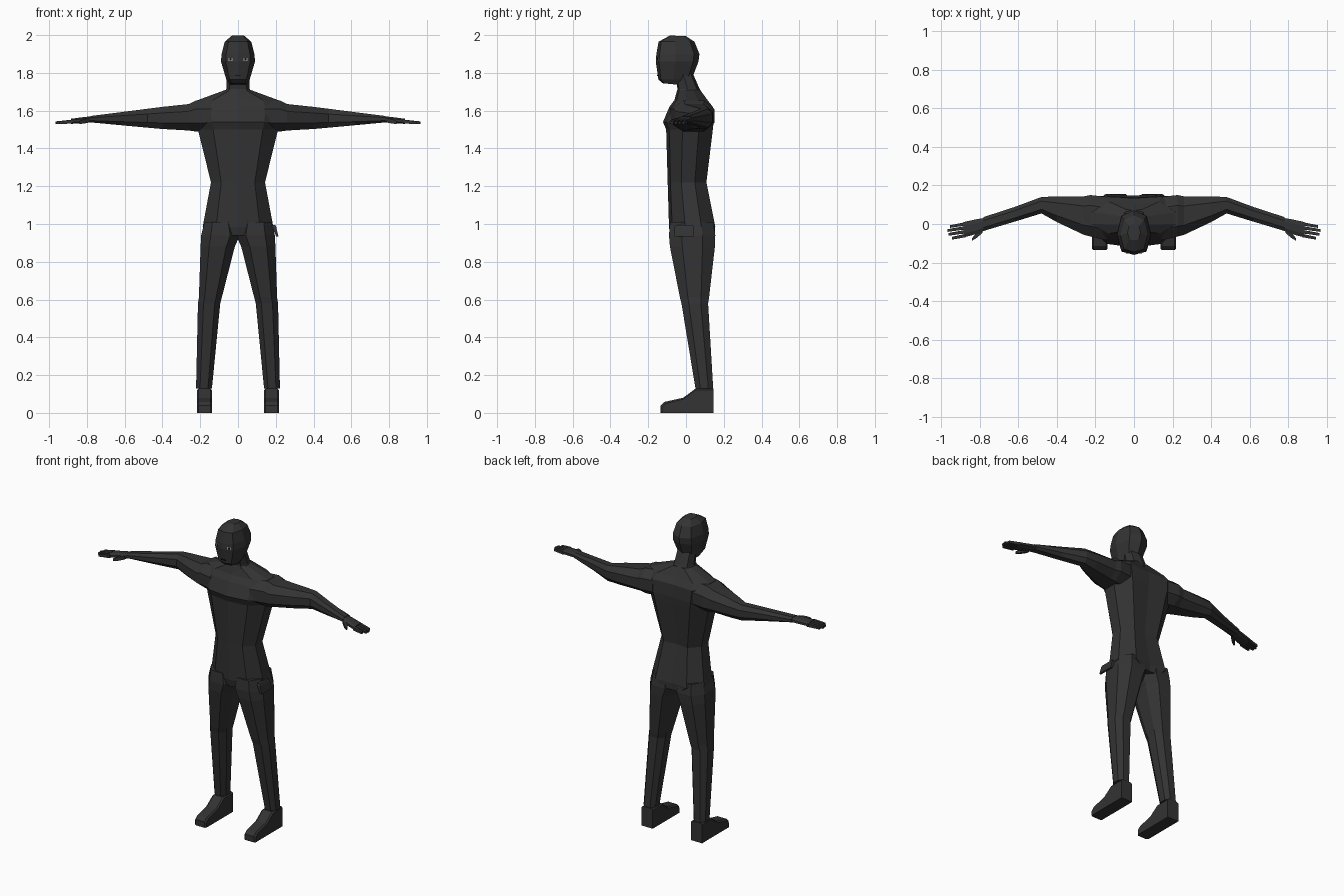
import bpy, bmesh
from mathutils import Vector

if "Cube" in bpy.data.objects:
    bpy.data.objects.remove(bpy.data.objects["Cube"])


def material(name, v):
    m = bpy.data.materials.new(name)
    m.diffuse_color = (v, v, v, 1)
    m.use_nodes = True
    m.node_tree.nodes["Principled BSDF"].inputs["Base Color"].default_value = m.diffuse_color
    return m


DARK = material("charcoal", 0.033)
PALE = material("pale grey", 0.4)
BLACK = material("black", 0.005)


def loft(name, rings, mat=DARK, side=1):
    """Skin a list of closed rings and cap both ends; side=-1 mirrors in x."""
    bm = bmesh.new()
    loops = [[bm.verts.new((side * x, y, z)) for x, y, z in r] for r in rings]
    n = len(loops[0])
    for a, b in zip(loops, loops[1:]):
        for i in range(n):
            j = (i + 1) % n
            bm.faces.new((a[i], a[j], b[j], b[i]))
    bm.faces.new(loops[0])
    bm.faces.new(loops[-1])
    bmesh.ops.recalc_face_normals(bm, faces=bm.faces)
    me = bpy.data.meshes.new(name)
    bm.to_mesh(me)
    bm.free()
    me.materials.append(mat)
    ob = bpy.data.objects.new(name, me)
    bpy.context.collection.objects.link(ob)
    return ob


OCT = [(-.5, -1), (.5, -1), (1, -.45), (1, .45), (.5, 1), (-.5, 1), (-1, .45), (-1, -.45)]
BOX = [(-1, -1), (1, -1), (1, 1), (-1, 1)]


def section(u0, u1, v0, v1, shape=OCT):
    """Fit a unit outline into the given rectangle."""
    return [((u0 + u1) / 2 + u * (u1 - u0) / 2, (v0 + v1) / 2 + v * (v1 - v0) / 2)
            for u, v in shape]


def ring_z(z, x0, x1, y0, y1, shape=OCT):
    return [(x, y, z) for x, y in section(x0, x1, y0, y1, shape)]


def ring_x(x, y0, y1, z0, z1, shape=OCT):
    return [(x, y, z) for y, z in section(y0, y1, z0, z1, shape)]


# Symmetric body outline: ridge at front centre, broad flat sides, hollow spine
BODY = [(0, -1), (.62, -.86), (1, -.3), (1, .4), (.6, 1), (0, .93),
        (-.6, 1), (-1, .4), (-1, -.3), (-.62, -.86)]
SKULL = [(0, -1), (.72, -.85), (1, -.1), (.75, .75), (0, 1),
         (-.75, .75), (-1, -.1), (-.72, -.85)]

# Torso: (z, half width, front, back)
loft("torso", [ring_z(z, -w, w, f, b, BODY) for z, w, f, b in (
    (0.94, .10, -.085, .152),
    (0.985, .187, -.09, .155),
    (1.22, .143, -.097, .108),
    (1.50, .212, -.105, .142),
    (1.54, .225, -.122, .146),
    (1.62, .235, -.088, .142),
    (1.655, .215, -.062, .115),
    (1.71, .066, -.045, .075))])

# Neck and head
loft("neck", [ring_z(z, -w, w, f, b, SKULL) for z, w, f, b in (
    (1.68, .085, -.055, .095),
    (1.715, .062, -.045, .072),
    (1.80, .058, -.06, .035))])


def tilt(ring, slope, y0=-.04):
    return [(x, y, z + slope * (y - y0)) for x, y, z in ring]


loft("head", [tilt(ring_z(z, -w, w, f, b, SKULL), s) for z, w, f, b, s in (
    (1.737, .045, -.125, .005, -.1),
    (1.765, .062, -.146, .03, 0),
    (1.86, .090, -.160, .066, 0),
    (1.90, .087, -.157, .071, 0),
    (1.965, .070, -.145, .045, 0),
    (1.996, .034, -.085, .0, -.04))])

# Face details as thin plates
for s, n in ((1, "left"), (-1, "right")):
    for part, mat, w, h, d in (("eye", PALE, .011, .008, 0), ("pupil", BLACK, .005, .006, .002)):
        rings = []
        for off in (.004, -.002 - d):
            rings.append([(x, -.158 + (x / .063) * .016 + off, z)
                          for x, z in section(.04 - w, .04 + w, 1.872 - h, 1.872 + h, BOX)])
        loft(f"{n}_{part}", rings, mat, s)
loft("mouth", [[(x, y, z) for x, z in section(-.014, .014, 1.784, 1.789, BOX)]
               for y in (-.143, -.153)], BLACK)

for s, n in ((1, "left"), (-1, "right")):
    # Arm: (x, front, back, bottom, top)
    loft(n + "_arm", [ring_x(*r) for r in (
        (.14, -.085, .14, 1.49, 1.655),
        (.225, -.065, .15, 1.49, 1.653),
        (.26, -.056, .143, 1.495, 1.635),
        (.40, .01, .143, 1.503, 1.62),
        (.48, .055, .14, 1.51, 1.61),
        (.62, .012, .088, 1.523, 1.592),
        (.78, -.036, .036, 1.538, 1.572))], side=s)
    # Hand
    loft(n + "_palm", [ring_x(*r) for r in (
        (.765, -.03, .033, 1.54, 1.57),
        (.81, -.05, .026, 1.535, 1.567),
        (.885, -.07, .010, 1.530, 1.557))], side=s)
    for i in range(4):
        y = -.060 + i * .0202
        tip = (.945, .963, .966, .955)[i]
        loft(f"{n}_finger_{i + 1}", [
            ring_x(.875, y - .009, y + .009, 1.532, 1.553, BOX),
            ring_x(tip, y - .021, y - .007, 1.529, 1.543, BOX)], side=s)
    loft(n + "_thumb", [ring_x(*r, BOX) for r in (
        (.785, -.045, -.015, 1.538, 1.562),
        (.815, -.072, -.045, 1.532, 1.555),
        (.84, -.087, -.073, 1.529, 1.545))], side=s)
    # Trouser leg: (z, inner, outer, front, back)
    loft(n + "_leg", [ring_z(*r) for r in (
        (1.01, .01, .178, -.085, .145),
        (.94, -.01, .195, -.09, .155),
        (.88, .017, .198, -.085, .153),
        (.61, .086, .207, -.032, .122),
        (.58, .094, .212, -.024, .117),
        (.13, .138, .222, .05, .144))], side=s)
    # Boot: side profile extruded across, with the toe pinched in
    profile = [(-.136, 0), (-.136, .038), (-.115, .058), (-.015, .08),
               (.05, .128), (.146, .128), (.146, 0)]
    rings = []
    for x, inset in ((.137, .008), (.146, 0), (.209, 0), (.218, .008)):
        rings.append([(x, y + (inset if y < -.1 else 0), z - (inset if z > .03 else 0))
                      for y, z in profile])
    loft(n + "_boot", rings, side=s)

# Hip pouch hanging on the left side only
loft("hip_pouch", [
    ring_z(.995, .178, .197, -.055, .035, BOX),
    ring_z(.985, .180, .202, -.06, .04, BOX),
    ring_z(.935, .202, .214, -.062, .042, BOX)])
